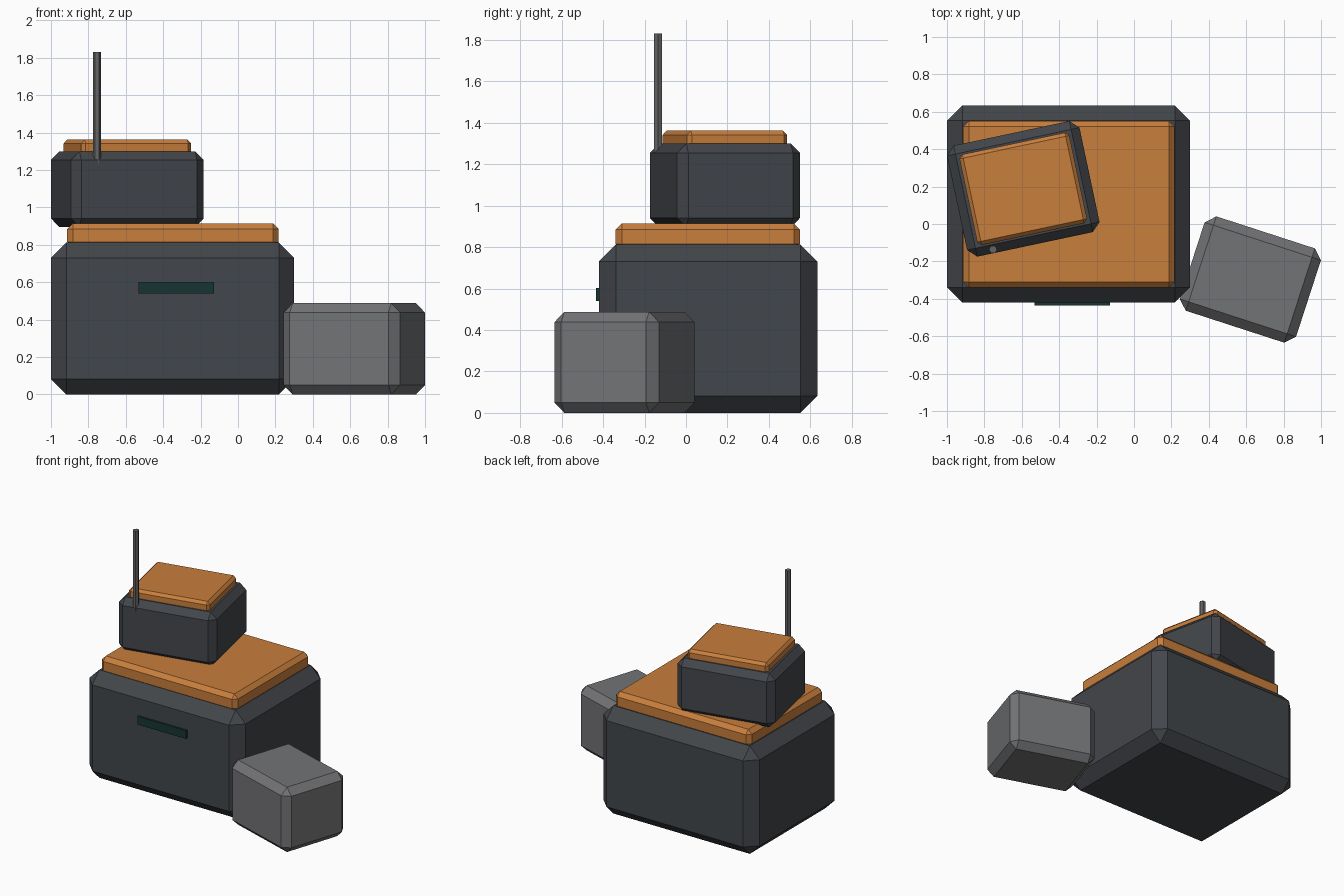
import bpy
import bmesh
from math import radians
from mathutils import Matrix

if "Cube" in bpy.data.objects:
    bpy.data.objects.remove(bpy.data.objects["Cube"])


def material(name, r, g, b):
    m = bpy.data.materials.new(name)
    m.diffuse_color = (r, g, b, 1)
    m.use_nodes = True
    m.node_tree.nodes["Principled BSDF"].inputs["Base Color"].default_value = m.diffuse_color
    return m


def finish(name, bm, mat, location, angle=0):
    mesh = bpy.data.meshes.new(name)
    bm.to_mesh(mesh)
    bm.free()
    mesh.materials.append(mat)
    obj = bpy.data.objects.new(name, mesh)
    obj.location = location
    obj.rotation_euler.z = radians(angle)
    bpy.context.collection.objects.link(obj)
    return obj


def box(name, mat, center, size, z0, z1, chamfer=0, angle=0):
    """Box from z0 to z1 with flat chamfers on every edge."""
    bm = bmesh.new()
    bmesh.ops.create_cube(bm, size=1, matrix=Matrix.Diagonal((*size, z1 - z0, 1)))
    if chamfer:
        bmesh.ops.bevel(bm, geom=bm.edges[:], offset=chamfer, offset_type='OFFSET',
                        segments=1, affect='EDGES')
    return finish(name, bm, mat, (*center, (z0 + z1) / 2), angle)


dark = material("dark_shell", 0.055, 0.061, 0.069)
orange = material("orange_lid", 0.58, 0.21, 0.045)
grey = material("grey_crate", 0.17, 0.172, 0.18)
metal = material("antenna_metal", 0.13, 0.13, 0.135)
teal = material("dark_teal", 0.008, 0.035, 0.032)

# Large case with lid and front slot
box("large_case", dark, (-0.35, 0.107), (1.30, 1.055), 0, 0.812, 0.082)
box("large_lid", orange, (-0.348, 0.105), (1.13, 0.89), 0.785, 0.915, 0.03)
box("front_slot", teal, (-0.33, -0.415), (0.405, 0.04), 0.54, 0.602)

# Small turned case with lid on top
box("small_case", dark, (-0.592, 0.188), (0.724, 0.607), 0.895, 1.30, 0.046, 12)
box("small_lid", orange, (-0.592, 0.188), (0.60, 0.495), 1.28, 1.362, 0.02, 12)

# Grey crate leaning at the side
box("side_crate", grey, (0.622, -0.297), (0.654, 0.53), 0, 0.488, 0.05, -18)

# Antenna rod
bm = bmesh.new()
bmesh.ops.create_cone(bm, cap_ends=True, segments=6, radius1=0.022, radius2=0.022,
                      depth=0.60, matrix=Matrix.Rotation(radians(30), 4, 'Z'))
finish("antenna", bm, metal, (-0.754, -0.136, 1.53))
